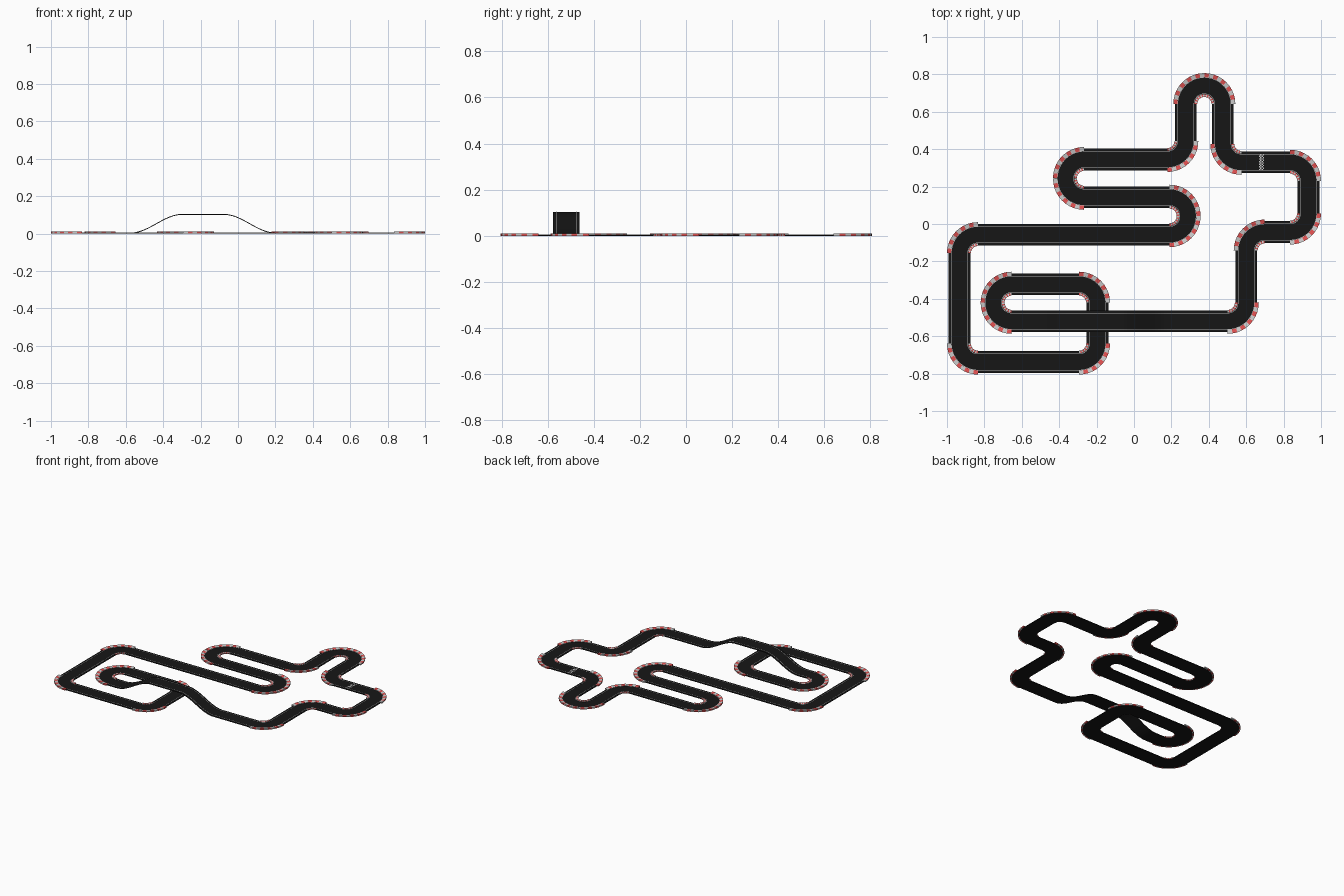
import bpy, bmesh, math
from mathutils import Vector

if "Cube" in bpy.data.objects:
    bpy.data.objects.remove(bpy.data.objects["Cube"])

R = 0.099        # corner radius of the centre line
HALF = 0.058     # half width of the road
STEPS = 10       # kerb blocks per quarter turn
BRIDGE_Y = -0.52

# corners of the circuit centre line, in driving order
CORNERS = [(0.475, 0.33), (0.933, 0.33), (0.933, -0.043), (0.6, -0.043), (0.6, BRIDGE_Y),
           (-0.753, BRIDGE_Y), (-0.753, -0.322), (-0.195, -0.322), (-0.195, -0.738),
           (-0.933, -0.738), (-0.933, -0.057), (0.289, -0.057), (0.289, 0.143),
           (-0.366, 0.143), (-0.366, 0.345), (0.277, 0.345), (0.277, 0.74), (0.475, 0.74)]


def material(name, rgb):
    m = bpy.data.materials.new(name)
    m.diffuse_color = (*rgb, 1)
    m.use_nodes = True
    m.node_tree.nodes["Principled BSDF"].inputs["Base Color"].default_value = m.diffuse_color
    return m


ASPHALT = material("asphalt", (0.008, 0.008, 0.008))
PAINT = material("paint", (0.5, 0.5, 0.5))
RED = material("kerb_red", (0.75, 0.08, 0.08))
WHITE = material("kerb_white", (0.75, 0.75, 0.75))


def bridge_height(x):
    d = abs(x + 0.187)
    t = min(max((d - 0.11) / 0.28, 0), 1)
    return 0.1 * (0.5 + 0.5 * math.cos(math.pi * t))


def sweep(bm, path, section, closed=False):
    """Sweep a closed (offset, height) section along (position, left normal) stations."""
    rings = [[bm.verts.new((p.x + n.x * o, p.y + n.y * o, p.z + z)) for o, z in section]
             for p, n in path]
    k = len(section)
    for i in range(len(rings) if closed else len(rings) - 1):
        a, b = rings[i], rings[(i + 1) % len(rings)]
        for j in range(k):
            bm.faces.new((a[j], a[(j + 1) % k], b[(j + 1) % k], b[j]))
    if not closed:
        bm.faces.new(rings[0])
        bm.faces.new(rings[-1][::-1])


def finish(bm, name, mat):
    bmesh.ops.recalc_face_normals(bm, faces=bm.faces)
    me = bpy.data.meshes.new(name)
    bm.to_mesh(me)
    bm.free()
    me.materials.append(mat)
    bpy.context.collection.objects.link(bpy.data.objects.new(name, me))


# centre line: rounded corners plus the raised bridge straight
track, arcs = [], []
N = len(CORNERS)
for i in range(N):
    a, c, b = (Vector((*CORNERS[(i + k) % N], 0)) for k in (-1, 0, 1))
    d0, d1 = (c - a).normalized(), (b - c).normalized()
    turn = 1 if d0.cross(d1).z > 0 else -1
    centre = c - d0 * R + d1 * R
    arc = []
    for s in range(STEPS + 1):
        t = s / STEPS * math.pi / 2
        out = -d1 * math.cos(t) + d0 * math.sin(t)
        arc.append((centre + out * R, -out * turn))
    # join the halves of hairpins without doubling the station
    if track and (track[-1][0] - arc[0][0]).length < 0.006:
        track.pop()
    track += arc
    arcs.append((arc, turn))
    if i == 4:
        for s in range(49):
            x = 0.21 - 0.79 * s / 48
            track.append((Vector((x, BRIDGE_Y, bridge_height(x))), Vector((0, -1, 0))))
if (track[-1][0] - track[0][0]).length < 0.006:
    track.pop()

# road deck
bm = bmesh.new()
sweep(bm, track, [(-HALF, 0), (HALF, 0), (HALF, 0.004), (-HALF, 0.004)], True)
finish(bm, "road", ASPHALT)

# painted edge lines
bm = bmesh.new()
for s in (-1, 1):
    sweep(bm, track, [(s * 0.042, 0.003), (s * 0.0445, 0.003),
                      (s * 0.0445, 0.005), (s * 0.042, 0.005)], True)
finish(bm, "edge_lines", PAINT)

# striped kerbs: wide outside each corner, narrow inside
for colour, mat, phase in (("red", RED, 0), ("white", WHITE, 1)):
    bm = bmesh.new()
    for arc, turn in arcs:
        for s in range(phase, STEPS, 2):
            block = arc[s:s + 2]
            o = -turn
            sweep(bm, block, [(o * 0.045, 0.002), (o * 0.045, 0.006),
                              (o * 0.067, 0.010), (o * 0.067, 0)])
            sweep(bm, block, [(-o * 0.047, 0.002), (-o * 0.047, 0.006),
                              (-o * 0.061, 0.008), (-o * 0.061, 0)])
    finish(bm, colour + "_kerbs", mat)

# chequered start line
bm = bmesh.new()
CELL = 0.084 / 12
for i in range(4):
    for j in range(12):
        if (i + j) % 2 == 0:
            x, y = 0.668 + i * CELL, 0.288 + j * CELL
            bm.faces.new([bm.verts.new((x + u * CELL, y + v * CELL, 0.005))
                          for u, v in ((0, 0), (1, 0), (1, 1), (0, 1))])
finish(bm, "start_line", WHITE)
